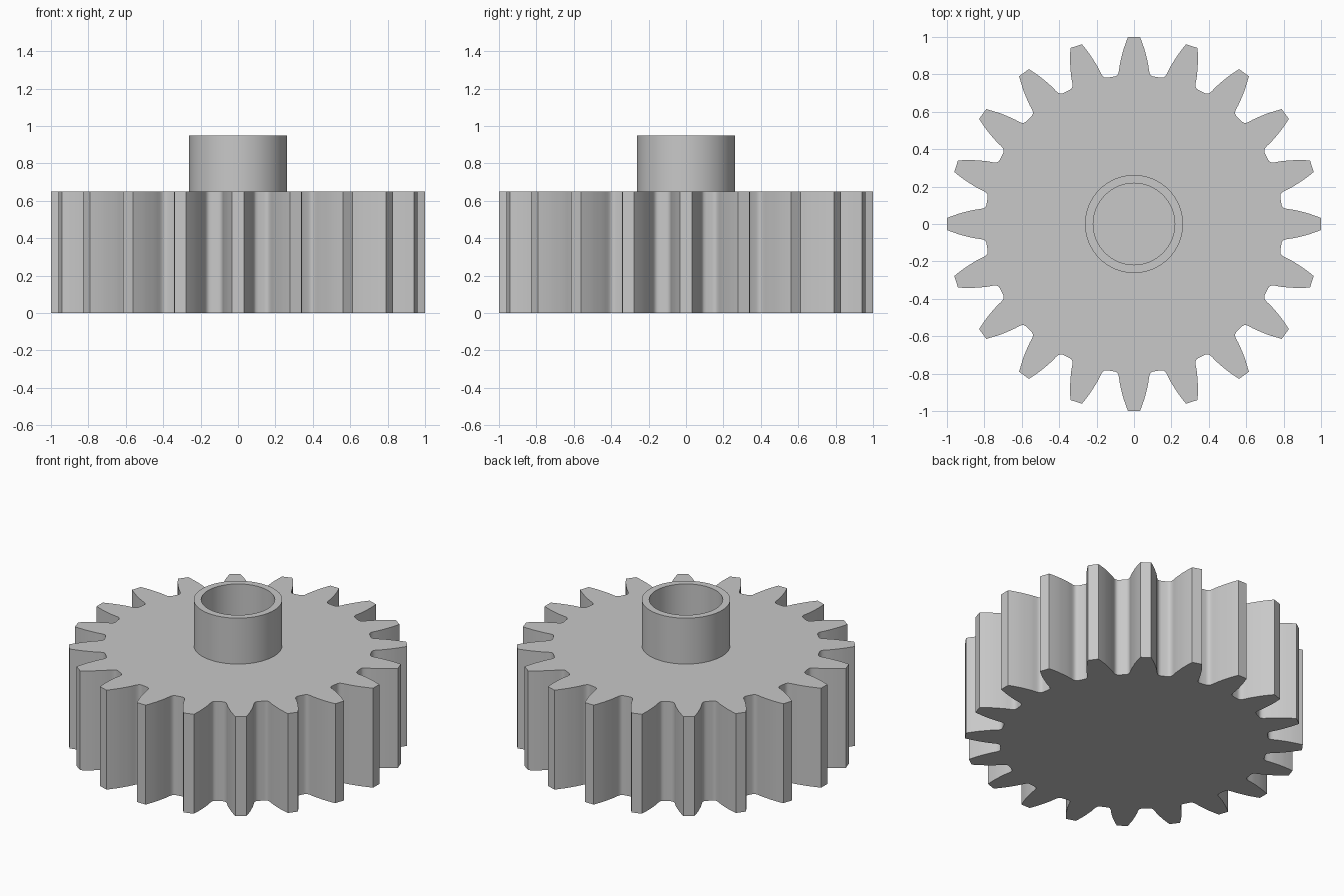
import bpy, bmesh, math

if "Cube" in bpy.data.objects:
    bpy.data.objects.remove(bpy.data.objects["Cube"])

TEETH = 20
GEAR_TOP, HUB_TOP = 0.65, 0.95
HUB_R, BORE_R, HUB_SEGS = 0.262, 0.218, 64

grey = bpy.data.materials.new("plain_grey")
grey.diffuse_color = (0.58, 0.58, 0.58, 1)
grey.use_nodes = True
grey.node_tree.nodes["Principled BSDF"].inputs["Base Color"].default_value = grey.diffuse_color


def finish(bm, name):
    bmesh.ops.recalc_face_normals(bm, faces=bm.faces)
    mesh = bpy.data.meshes.new(name)
    bm.to_mesh(mesh)
    bm.free()
    mesh.materials.append(grey)
    obj = bpy.data.objects.new(name, mesh)
    bpy.context.collection.objects.link(obj)
    bpy.ops.object.select_all(action='DESELECT')
    obj.select_set(True)
    bpy.context.view_layer.objects.active = obj
    bpy.ops.object.shade_smooth_by_angle(angle=math.radians(35))
    return obj


def ring(bm, r, z):
    step = 2 * math.pi / HUB_SEGS
    return [bm.verts.new((r * math.cos(i * step), r * math.sin(i * step), z))
            for i in range(HUB_SEGS)]


# Half tooth as (radial distance, half width): tip, curved flank, root fillet
half = [(1.0, 0.032), (0.98, 0.040), (0.96, 0.047), (0.94, 0.054),
        (0.92, 0.060), (0.90, 0.065), (0.88, 0.070), (0.86, 0.0745),
        (0.84, 0.078), (0.822, 0.080), (0.808, 0.083), (0.798, 0.088),
        (0.791, 0.096), (0.788, 0.108)]
tooth = [(d, -w) for d, w in reversed(half)] + half
mid = math.pi / TEETH
tooth.append((0.795 * math.cos(mid), 0.795 * math.sin(mid)))  # root between teeth

# Gear body: repeated tooth outline, extruded upward
bm = bmesh.new()
outline = []
for i in range(TEETH):
    a = 2 * math.pi * i / TEETH
    c, s = math.cos(a), math.sin(a)
    outline += [bm.verts.new((x * c - y * s, x * s + y * c, 0)) for x, y in tooth]
base = bm.faces.new(outline)
out = bmesh.ops.extrude_face_region(bm, geom=[base], use_keep_orig=True)
top = [v for v in out["geom"] if isinstance(v, bmesh.types.BMVert)]
bmesh.ops.translate(bm, verts=top, vec=(0, 0, GEAR_TOP))
finish(bm, "gear_body")

# Hollow hub standing on the gear
bm = bmesh.new()
rings = [ring(bm, HUB_R, GEAR_TOP), ring(bm, HUB_R, HUB_TOP),
         ring(bm, BORE_R, HUB_TOP), ring(bm, BORE_R, GEAR_TOP)]
for lower, upper in zip(rings, rings[1:]):
    for i in range(HUB_SEGS):
        j = (i + 1) % HUB_SEGS
        bm.faces.new((lower[i], lower[j], upper[j], upper[i]))
finish(bm, "hub")
